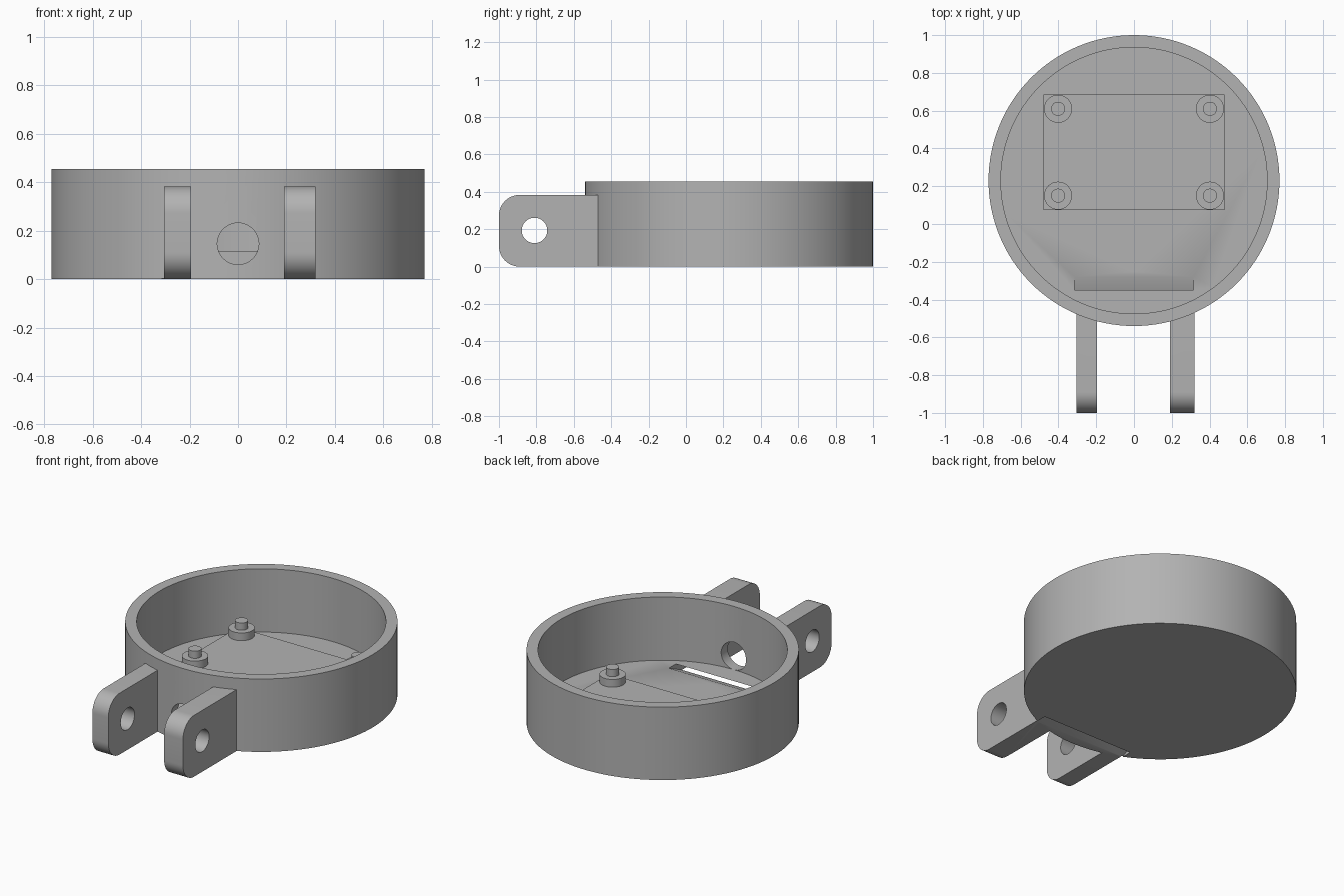
import bpy
import bmesh
import math
from mathutils import Vector

if "Cube" in bpy.data.objects:
    bpy.data.objects.remove(bpy.data.objects["Cube"], do_unlink=True)

CUP_Y, CUP_R, WALL = 0.23, 0.77, 0.065
HEIGHT, FLOOR, PAD = 0.455, 0.06, 0.117

grey = bpy.data.materials.new("plain grey")
grey.use_nodes = True
grey.diffuse_color = (0.45, 0.45, 0.45, 1)
grey.node_tree.nodes["Principled BSDF"].inputs["Base Color"].default_value = (0.45, 0.45, 0.45, 1)


def prism(name, outline, depth):
    """Extrude a closed 3D outline along a vector into a solid."""
    bm = bmesh.new()
    face = bm.faces.new([bm.verts.new(p) for p in outline])
    side = bmesh.ops.extrude_face_region(bm, geom=[face])
    moved = [v for v in side["geom"] if isinstance(v, bmesh.types.BMVert)]
    bmesh.ops.translate(bm, verts=moved, vec=Vector(depth))
    bmesh.ops.recalc_face_normals(bm, faces=bm.faces)
    mesh = bpy.data.meshes.new(name)
    bm.to_mesh(mesh)
    bm.free()
    mesh.materials.append(grey)
    obj = bpy.data.objects.new(name, mesh)
    bpy.context.collection.objects.link(obj)
    return obj


def arc(u, v, r, start, end, n):
    step = (end - start) / n
    return [(u + r * math.cos(start + i * step), v + r * math.sin(start + i * step)) for i in range(n + 1)]


def disc(name, x, y, r, z0, z1, n=48):
    ring = arc(x, y, r, 0, math.tau, n)[:-1]
    return prism(name, [(u, v, z0) for u, v in ring], (0, 0, z1 - z0))


def bore(name, u, v, r, axis, start, length):
    """Round cutter along x or y."""
    ring = arc(u, v, r, 0, math.tau, 48)[:-1]
    if axis == "x":
        return prism(name, [(start, a, b) for a, b in ring], (length, 0, 0))
    return prism(name, [(a, start, b) for a, b in ring], (0, length, 0))


def combine(target, tool, operation):
    mod = target.modifiers.new(operation.lower(), "BOOLEAN")
    mod.operation, mod.object, mod.solver = operation, tool, "EXACT"
    bpy.ops.object.select_all(action="DESELECT")
    bpy.context.view_layer.objects.active = target
    target.select_set(True)
    bpy.ops.object.modifier_apply(modifier=mod.name)
    bpy.data.objects.remove(tool, do_unlink=True)


# Round open housing
housing = disc("housing", 0, CUP_Y, CUP_R, 0, HEIGHT, 128)
combine(housing, disc("cavity", 0, CUP_Y, CUP_R - WALL, FLOOR, HEIGHT + 0.1, 128), "DIFFERENCE")

# Two hinge lugs with rounded ends and pin holes
Y0, Y1, TOP, R = -1.0, -0.455, 0.383, 0.11
lug = ([(Y1, 0), (Y1, TOP)]
       + arc(Y0 + R, TOP - R, R, math.pi / 2, math.pi, 12)
       + arc(Y0 + R, R, R, math.pi, 1.5 * math.pi, 12))
for x0, x1 in ((-0.305, -0.195), (0.19, 0.32)):
    part = prism("lug", [(x0, y, z) for y, z in lug], (x1 - x0, 0, 0))
    combine(part, bore("pin_hole", -0.81, 0.193, 0.068, "x", x0 - 0.1, 0.4), "DIFFERENCE")
    combine(housing, part, "UNION")

# Cable hole through the front wall
combine(housing, bore("cable_hole", 0, 0.146, 0.086, "y", -0.65, 0.4), "DIFFERENCE")

# Slanted strap slot through the floor
slot = [(-0.237, 0.08), (-0.307, 0.08), (-0.523, -0.02), (-0.453, -0.02)]
combine(housing, prism("strap_slot", [(-0.315, y, z) for y, z in slot], (0.63, 0, 0)), "DIFFERENCE")

# Raised mounting pad
pad = prism("mounting_pad", [(x, y, FLOOR - 0.01) for x, y in
            ((-0.48, 0.075), (0.478, 0.075), (0.478, 0.685), (-0.48, 0.685))], (0, 0, PAD - FLOOR + 0.01))

# Stepped standoffs near the pad corners
parts = [housing, pad]
for x in (-0.402, 0.402):
    for y in (0.15, 0.61):
        post = disc("standoff", x, y, 0.074, PAD - 0.01, 0.165)
        combine(post, disc("standoff_pin", x, y, 0.037, 0.15, 0.21), "UNION")
        parts.append(post)

# Smooth curves, keep edges sharp
bpy.ops.object.select_all(action="DESELECT")
for obj in parts:
    obj.select_set(True)
bpy.context.view_layer.objects.active = housing
bpy.ops.object.shade_smooth_by_angle(angle=math.radians(30))
